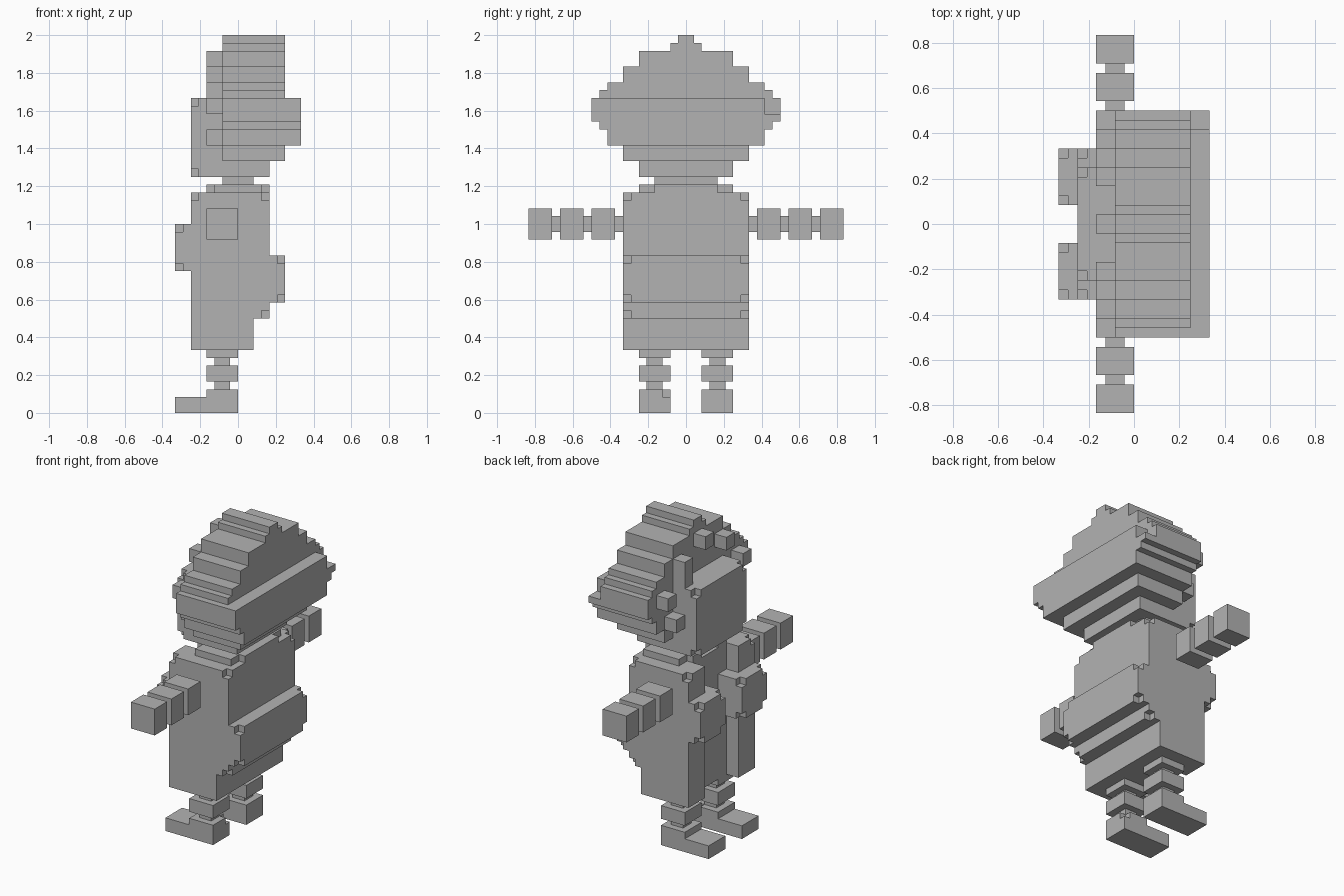
import bpy
import bmesh
from mathutils import Vector

U = 1 / 24  # one block of the building grid

old = bpy.data.objects.get("Cube")
if old:
    bpy.data.objects.remove(old)

grey = bpy.data.materials.new("plain_grey")
grey.use_nodes = True
colour = (0.45, 0.45, 0.45, 1)
grey.diffuse_color = colour
grey.node_tree.nodes["Principled BSDF"].inputs["Base Color"].default_value = colour


def box(x, y, z):
    """Set of grid cells inside three (low, high) ranges."""
    return {(i, j, k) for i in range(*x) for j in range(*y) for k in range(*z)}


def mirrored(cells):
    """Cells together with their reflection across the y = 0 plane."""
    return cells | {(i, -1 - j, k) for i, j, k in cells}


def skin(name, cells):
    """Mesh the outside of a set of cells and merge its flat areas."""
    bm = bmesh.new()
    for cell in cells:
        for axis in range(3):
            for side in (0, 1):
                beyond = list(cell)
                beyond[axis] += 2 * side - 1
                if tuple(beyond) in cells:
                    continue
                a, b = (axis + 1) % 3, (axis + 2) % 3
                start = Vector(cell)
                start[axis] += side
                da, db = Vector(), Vector()
                da[a] = db[b] = 1
                ring = [start, start + da, start + da + db, start + db]
                if not side:
                    ring.reverse()
                bm.faces.new([bm.verts.new(p * U) for p in ring])
    bmesh.ops.remove_doubles(bm, verts=bm.verts, dist=U / 10)
    bmesh.ops.dissolve_limit(bm, angle_limit=0.01, verts=bm.verts, edges=bm.edges)
    mesh = bpy.data.meshes.new(name)
    bm.to_mesh(mesh)
    bm.free()
    mesh.materials.append(grey)
    obj = bpy.data.objects.new(name, mesh)
    bpy.context.collection.objects.link(obj)
    return obj


# Torso: core, stepped back, open jacket front and two chest pads
torso = box((-4, 2), (-8, 8), (8, 28))
torso |= box((2, 4), (-8, 8), (12, 28))
torso |= box((4, 6), (-8, 8), (14, 20))
torso |= mirrored(box((-6, -4), (4, 8), (8, 28)))
torso |= mirrored(box((-8, -4), (2, 8), (18, 24)))
# Chipped corners
chips = {(-6, 7, 27), (3, 7, 27), (5, 7, 19), (5, 7, 14), (3, 7, 12)}
chips |= {(-8, j, k) for j in (2, 7) for k in (18, 23)}
skin("torso", torso - mirrored(chips))

# Collar and neck
collar = box((-3, 3), (-6, 6), (28, 29))
collar |= box((3, 4), (-4, 4), (28, 29))
collar |= mirrored(box((-4, -3), (2, 4), (28, 29)))
skin("collar", collar)
skin("neck", box((-2, 2), (-4, 4), (29, 30)))

# Head with chipped face corners
head = box((-6, 4), (-6, 6), (30, 40))
skin("head", head - mirrored({(-6, 5, 30), (-6, 5, 39)}))

# Hair: stacked layers, each with a half width and a z range
layers = [(8, 32, 34), (10, 34, 36), (11, 36, 37), (12, 37, 40), (11, 40, 41),
          (10, 41, 42), (8, 42, 44), (6, 44, 46), (2, 46, 47), (1, 47, 48)]
hair = set()
for half, low, high in layers:
    hair |= box((-2, 6), (-half, half), (low, high))
    if 34 <= low < 40:
        hair |= box((6, 8), (-half, half), (low, high))
hair -= box((6, 8), (10, 12), (38, 40))
# Locks framing the face
hair |= mirrored(box((-4, -2), (8, 10), (38, 40)))
hair |= mirrored(box((-4, -2), (6, 8), (34, 36)))
hair |= box((-4, -2), (4, 6), (40, 44))
hair |= box((-4, -2), (-6, -4), (42, 44))
hair |= box((-4, -2), (-1, 1), (44, 46))
skin("hair", hair - head)

# Arms: thin joints between square blocks
arm = box((-3, -1), (8, 20), (23, 25))
for start in (9, 13, 17):
    arm |= box((-4, 0), (start, start + 3), (22, 26))

# Legs: thin joints, blocks and a long foot
leg = box((-3, -1), (3, 5), (0, 8))
for low, high in ((0, 3), (4, 6), (7, 8)):
    leg |= box((-4, 0), (2, 6), (low, high))
leg |= box((-8, -4), (2, 6), (0, 2))

for name, part in (("arm", arm), ("leg", leg)):
    skin("back_" + name, part)
    other = mirrored(part) - part
    skin("front_" + name, other - {(-1, -3, 2)})
